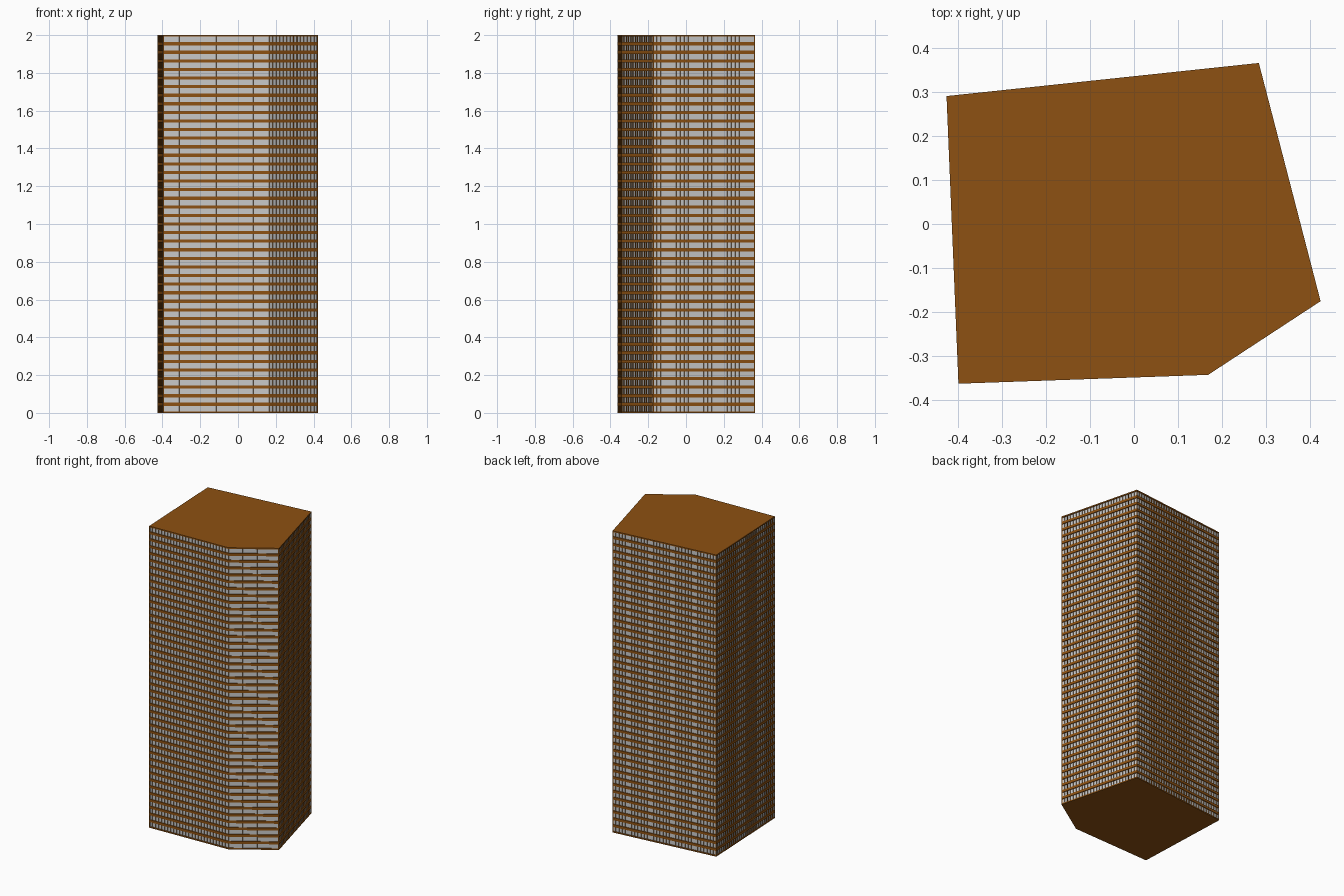
import bpy, bmesh
from mathutils import Vector

if "Cube" in bpy.data.objects:
    bpy.data.objects.remove(bpy.data.objects["Cube"])

# Overall tower dimensions
HEIGHT, FLOORS = 2.0, 44
STEP = HEIGHT / FLOORS
LIP = 0.0083        # frame height above and below every window
DEPTH = 0.0055      # window recess
BAY = 0.0216        # window width
UP = Vector((0, 0, 1))
PLAN = [Vector((x, y, 0)) for x, y in [
    (-0.398, -0.362), (0.168, -0.342), (0.423, -0.175),
    (0.283, 0.365), (-0.425, 0.290)]]

brown = bpy.data.materials.new("brown_frame")
brown.diffuse_color = (0.27, 0.083, 0.006, 1)
brown.use_nodes = True
brown.node_tree.nodes["Principled BSDF"].inputs["Base Color"].default_value = brown.diffuse_color


def quad(bm, *pts):
    bm.faces.new([bm.verts.new(p) for p in pts])


def finish(name, bm, mat=None):
    bmesh.ops.remove_doubles(bm, verts=bm.verts, dist=1e-5)
    me = bpy.data.meshes.new(name)
    bm.to_mesh(me)
    bm.free()
    ob = bpy.data.objects.new(name, me)
    bpy.context.collection.objects.link(ob)
    if mat:
        me.materials.append(mat)
    return ob


# Roof and base plates
for name, z in (("base", 0), ("roof", HEIGHT)):
    bm = bmesh.new()
    pts = PLAN if z else PLAN[::-1]
    quad(bm, *[p + UP * z for p in pts])
    finish(name, bm, brown)

frames, fins, windows = bmesh.new(), bmesh.new(), bmesh.new()
for i, a in enumerate(PLAN):
    b = PLAN[(i + 1) % len(PLAN)]
    edge = b - a
    inward = UP.cross(edge).normalized() * DEPTH
    bays = round(edge.length / BAY)
    for f in range(FLOORS):
        z0, z3 = UP * f * STEP, UP * (f + 1) * STEP
        z1, z2 = z0 + UP * LIP, z3 - UP * LIP
        # Floor edge bands and the ledges of the recess
        quad(frames, a + z0, b + z0, b + z1, a + z1)
        quad(frames, a + z2, b + z2, b + z3, a + z3)
        quad(frames, a + z1, b + z1, b + inward + z1, a + inward + z1)
        quad(frames, a + inward + z2, b + inward + z2, b + z2, a + z2)
        # Recessed window strip
        c, d = a + inward, b + inward
        quad(windows, c + z1, d + z1, d + z2, c + z2)
        # Thin dividers between the windows
        for k in range(bays + 1):
            p = a + edge * (k / bays)
            quad(fins, p + z1, p + inward + z1, p + inward + z2, p + z2)

finish("floor_frames", frames, brown)
finish("window_dividers", fins, brown)
finish("windows", windows)
